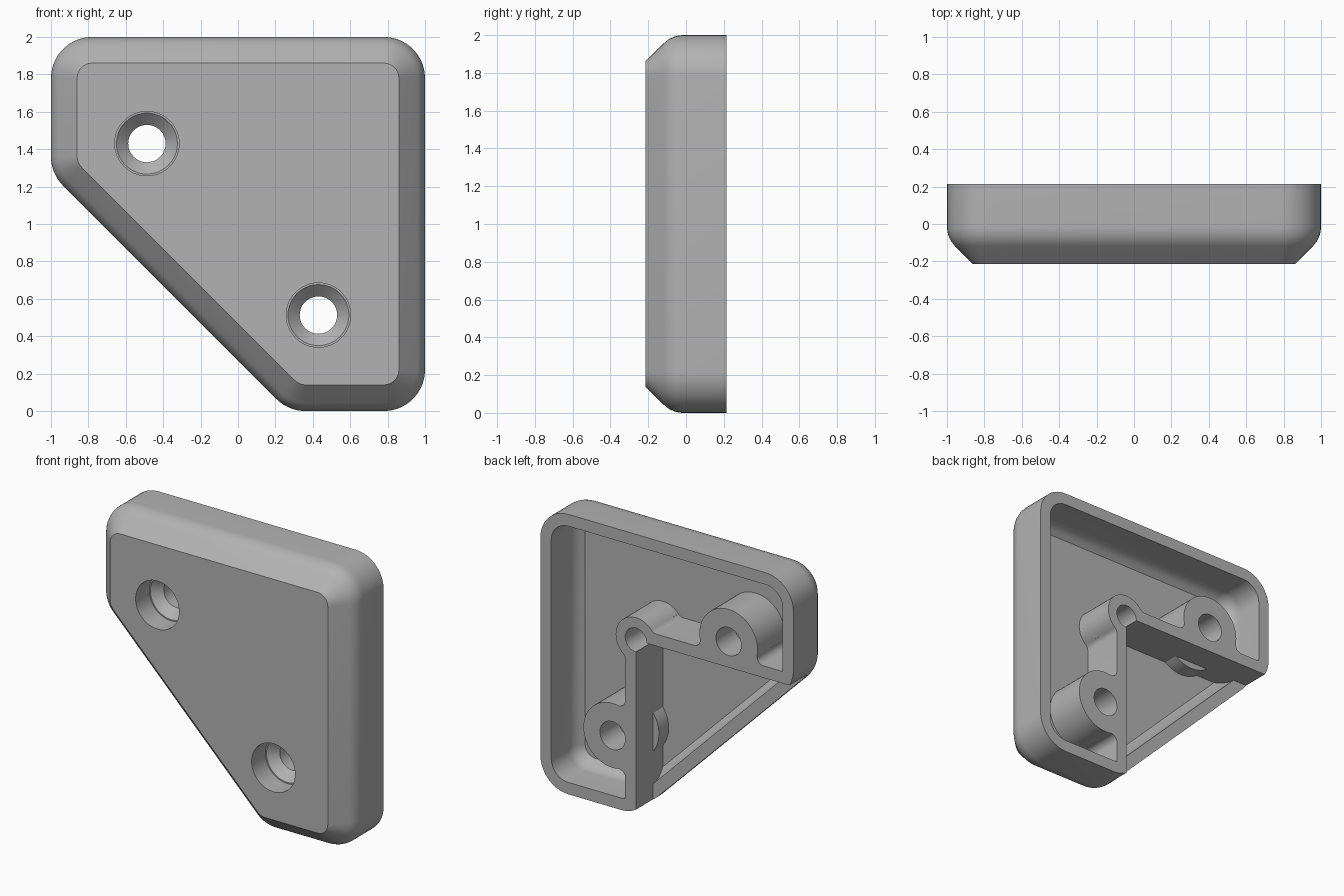
import bpy, bmesh
from math import cos, sin, pi, sqrt, tan, atan2

if "Cube" in bpy.data.objects:
    bpy.data.objects.remove(bpy.data.objects["Cube"], do_unlink=True)

FRONT, BACK, FLOOR, SHELF = -0.215, 0.215, -0.09, 0.02
RADIUS, WALL = 0.22, 0.085
DIAGONAL = 0.27                      # x + z along the slanted edge
NOTCH = (0.245, 1.245)               # inside corner of the rear notch
RIB_TOP = NOTCH[1] + WALL
SCREW = (-0.487, 1.43)


def swap(p):
    """Mirror a point about the part's diagonal symmetry line."""
    return (p[1] - 1, p[0] + 1)


def loft(name, rings):
    """Skin a stack of (outline, y) rings and cap both ends."""
    bm = bmesh.new()
    loops = [[bm.verts.new((x, y, z)) for x, z in pts] for pts, y in rings]
    n = len(loops[0])
    for a, b in zip(loops, loops[1:]):
        for i in range(n):
            j = (i + 1) % n
            bm.faces.new((a[i], a[j], b[j], b[i]))
    bm.faces.new(loops[0])
    bm.faces.new(loops[-1])
    bmesh.ops.recalc_face_normals(bm, faces=bm.faces)
    mesh = bpy.data.meshes.new(name)
    bm.to_mesh(mesh)
    bm.free()
    ob = bpy.data.objects.new(name, mesh)
    bpy.context.collection.objects.link(ob)
    return ob


def prism(name, pts, y0=-0.2, y1=0.4):
    return loft(name, [(pts, y0), (pts, y1)])


def rect(x0, z0, x1, z1):
    return [(x0, z0), (x1, z0), (x1, z1), (x0, z1)]


def circle(c, r, n=48):
    return [(c[0] + r * cos(2 * pi * i / n), c[1] + r * sin(2 * pi * i / n)) for i in range(n)]


def outline(d, steps=10):
    """Rounded five-sided outline, inset by d."""
    k = DIAGONAL + RADIUS * sqrt(2)
    e, lo, hi = 1 - RADIUS, RADIUS, 2 - RADIUS
    corners = [(e, hi, 0, 90), (-e, hi, 90, 180), (-e, k + e, 180, 225),
               (k - lo, lo, 225, 270), (e, lo, 270, 360)]
    pts = []
    for x, z, a0, a1 in corners:
        for i in range(steps + 1):
            a = (a0 + (a1 - a0) * i / steps) * pi / 180
            pts.append((x + (RADIUS - d) * cos(a), z + (RADIUS - d) * sin(a)))
    return pts


def shell_rings(d0, corner_y, r, y_back, y_front, steps=8):
    """Straight side, rounded shoulder, then 45 degree chamfer."""
    rings = [(outline(d0), y_back)]
    for i in range(steps + 1):
        a = pi / 4 * i / steps
        rings.append((outline(d0 + r * (1 - cos(a))), corner_y + r * tan(pi / 8) - r * sin(a)))
    rings.append((outline(d0 + corner_y - y_front), y_front))
    return rings


def fillet(c, r, side, f=0.05, steps=8):
    """Outline blending a round boss into the top of the rib."""
    dz = RIB_TOP + f - c[1]
    dx = sqrt((r + f) ** 2 - dz ** 2)
    end = atan2(-dz, -dx)
    end -= 2 * pi if end > 0 else 0
    pts = [(0, RIB_TOP - 0.03), (dx, RIB_TOP - 0.03)]
    for i in range(steps + 1):
        a = -pi / 2 + (end + pi / 2) * i / steps
        pts.append((dx + f * cos(a), RIB_TOP + f + f * sin(a)))
    return [(c[0] + side * u, z) for u, z in pts]


def cut(target, cutter):
    mod = target.modifiers.new("cut", "BOOLEAN")
    mod.operation, mod.solver, mod.object = "DIFFERENCE", "EXACT", cutter
    bpy.context.view_layer.objects.active = target
    bpy.ops.object.modifier_apply(modifier=mod.name)
    bpy.data.objects.remove(cutter, do_unlink=True)


# Solid body and the hollow behind it
body = loft("corner_bracket", shell_rings(0, -0.075, 0.15, BACK, FRONT))
hollow = loft("hollow", shell_rings(WALL, -0.035, 0.12, 0.3, FLOOR))

# Ribs and bosses are left standing in the hollow
BOSS, CORNER = 0.23, 0.16
ribs = [rect(-0.95, NOTCH[1], 0.3, RIB_TOP), circle(SCREW, BOSS),
        fillet(SCREW, BOSS, 1), fillet(SCREW, BOSS, -1), fillet(NOTCH, CORNER, -1)]
for pts in ribs:
    cut(hollow, prism("rib", pts))
    cut(hollow, prism("rib", [swap(p) for p in pts]))
cut(hollow, prism("corner_boss", circle(NOTCH, CORNER)))
cut(body, hollow)

# Rear notch, its inside corner and the round corner relief
cut(body, prism("notch", rect(-1.5, -0.5, *NOTCH), SHELF))
cut(body, prism("notch_corner", rect(0.05, 1.05, *NOTCH), FLOOR))
cut(body, prism("corner_relief", circle(NOTCH, 0.085), FLOOR))

# Stepped, countersunk screw holes
for c in (SCREW, swap(SCREW)):
    steps = [(0.172, -0.4), (0.172, -0.06), (0.163, -0.06), (0.1, 0.0), (0.1, 0.4)]
    cut(body, loft("screw_hole", [(circle(c, r), y) for r, y in steps]))

# Plain grey finish
grey = bpy.data.materials.new("grey")
grey.use_nodes = True
color = (0.45, 0.45, 0.45, 1)
grey.diffuse_color = color
grey.node_tree.nodes["Principled BSDF"].inputs["Base Color"].default_value = color
body.data.materials.clear()
body.data.materials.append(grey)

bpy.ops.object.select_all(action="DESELECT")
body.select_set(True)
bpy.context.view_layer.objects.active = body
bpy.ops.object.shade_smooth_by_angle(angle=pi / 6)
